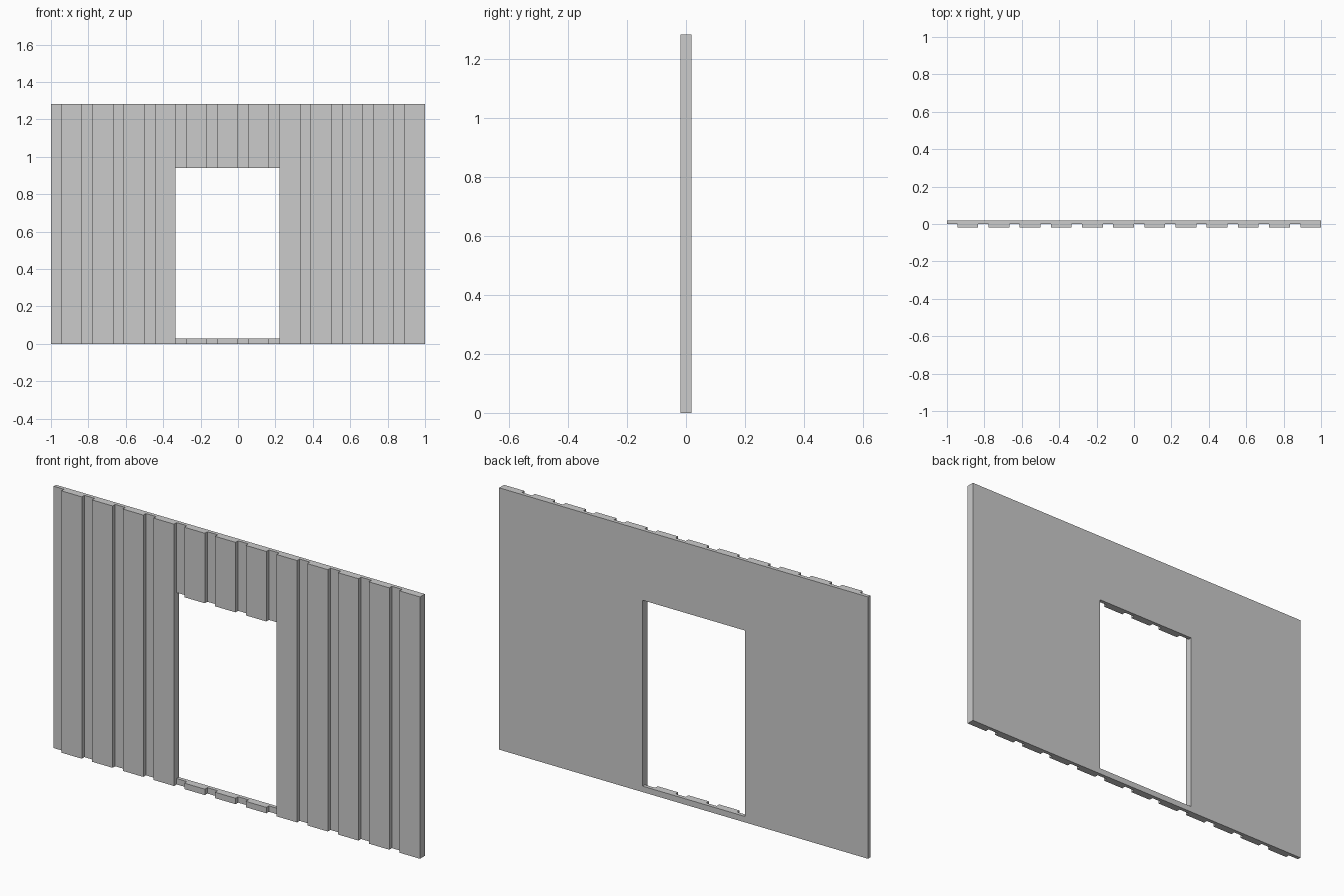
import bpy, bmesh

if "Cube" in bpy.data.objects:
    bpy.data.objects.remove(bpy.data.objects["Cube"])

RIBS = 12
PITCH = 2 / RIBS
GROOVE = PITCH / 3
HALF_DEPTH = 0.019

# Grid lines: groove/rib edges along x, front/sheet/back along y, sill and door head along z
xs = [-1.0]
for k in range(RIBS):
    xs += [-1 + k * PITCH + GROOVE, -1 + (k + 1) * PITCH]
ys = [-HALF_DEPTH, 0.001, HALF_DEPTH]
zs = [0.0, 0.029, 0.94, 1.283]
counts = (len(xs) - 1, len(ys) - 1, len(zs) - 1)
DOOR = range(8, 15)  # strips cut by the doorway (x = -0.33 to 0.22)


def solid(i, j, k):
    """True where the wall has material."""
    if not all(0 <= v < n for v, n in zip((i, j, k), counts)):
        return False
    if k == 1 and i in DOOR:
        return False
    return j == 1 or i % 2 == 1  # back sheet is continuous, odd strips are ribs


bm = bmesh.new()
verts = {}


def vert(idx):
    if idx not in verts:
        i, j, k = idx
        verts[idx] = bm.verts.new((xs[i], ys[j], zs[k]))
    return verts[idx]


# Outer skin only: a quad wherever a solid cell meets an empty one
for i in range(counts[0]):
    for j in range(counts[1]):
        for k in range(counts[2]):
            if not solid(i, j, k):
                continue
            for axis in range(3):
                for side in (0, 1):
                    near = [i, j, k]
                    near[axis] += 1 if side else -1
                    if solid(*near):
                        continue
                    corners = []
                    for a, b in ((0, 0), (1, 0), (1, 1), (0, 1)):
                        c = [i, j, k]
                        c[axis] += side
                        c[(axis + 1) % 3] += a
                        c[(axis + 2) % 3] += b
                        corners.append(vert(tuple(c)))
                    bm.faces.new(corners if side else corners[::-1])

# Ribbed wall panel with doorway
mesh = bpy.data.meshes.new("ribbed_wall_with_doorway")
bm.to_mesh(mesh)
bm.free()
wall = bpy.data.objects.new("ribbed_wall_with_doorway", mesh)
bpy.context.collection.objects.link(wall)
